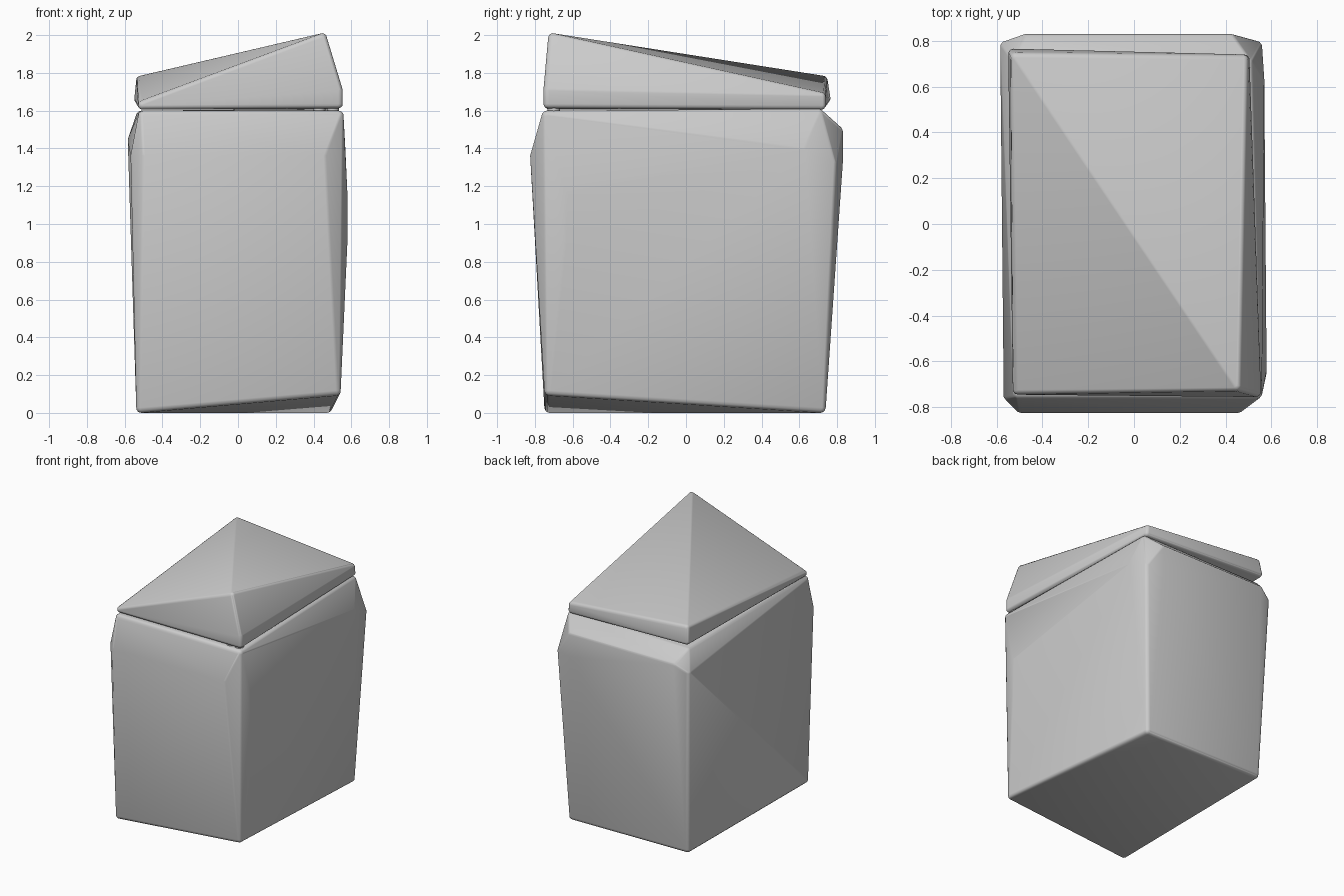
import bpy, bmesh
from mathutils import Vector, Matrix

if "Cube" in bpy.data.objects:
    bpy.data.objects.remove(bpy.data.objects["Cube"])

grey = bpy.data.materials.new("light_grey")
grey.diffuse_color = (0.6, 0.6, 0.6, 1)
grey.use_nodes = True
grey.node_tree.nodes["Principled BSDF"].inputs["Base Color"].default_value = grey.diffuse_color


def finish(bm, name, angle):
    me = bpy.data.meshes.new(name)
    bm.to_mesh(me)
    bm.free()
    me.materials.append(grey)
    ob = bpy.data.objects.new(name, me)
    bpy.context.collection.objects.link(ob)
    bpy.ops.object.select_all(action='DESELECT')
    ob.select_set(True)
    bpy.context.view_layer.objects.active = ob
    bpy.ops.object.shade_smooth_by_angle(angle=angle)
    return ob


def rounded_hull(name, corners, mid_z, r):
    """Solid wrapped around a small ball at every corner, giving soft edges."""
    bm = bmesh.new()
    for x, y, z in corners:
        c = Vector((x - r * (1 if x > 0 else -1),
                    y - r * (1 if y > 0 else -1),
                    z - r * (1 if z > mid_z else -1)))
        bmesh.ops.create_icosphere(bm, subdivisions=2, radius=r,
                                   matrix=Matrix.Translation(c))
    res = bmesh.ops.convex_hull(bm, input=bm.verts[:])
    junk = {g for g in res["geom_interior"] + res["geom_unused"]
            if isinstance(g, bmesh.types.BMVert)}
    bmesh.ops.delete(bm, geom=list(junk), context='VERTS')
    hull_faces = {g for g in res["geom"] if isinstance(g, bmesh.types.BMFace)}
    bmesh.ops.delete(bm, geom=[f for f in bm.faces if f not in hull_faces],
                     context='FACES')
    bmesh.ops.recalc_face_normals(bm, faces=bm.faces[:])
    return finish(bm, name, 0.6)


# Body: uneven box, widening upward, with a sloping shoulder
rounded_hull("body", [
    # base, lifted at the front right
    (-0.54, -0.75, 0.0), (0.545, -0.75, 0.09),
    (0.50, 0.74, 0.0), (-0.54, 0.74, 0.01),
    # shoulder, front and back
    (-0.52, -0.825, 1.39), (0.48, -0.825, 1.39),
    (-0.57, -0.775, 1.39), (0.58, -0.67, 0.92), (0.58, -0.66, 1.2),
    (-0.50, 0.83, 1.52), (0.45, 0.83, 1.52), (0.45, 0.83, 1.35),
    (0.56, 0.80, 1.35), (0.57, 0.65, 1.42), (-0.585, 0.80, 1.47),
    # flat top
    (-0.53, -0.765, 1.60), (0.56, -0.765, 1.60),
    (0.52, 0.73, 1.61), (-0.54, 0.74, 1.60)], 0.5, 0.028)

# Lid: tilted wedge with a diagonal ridge from front right to back left
rounded_hull("lid", [
    (-0.53, -0.745, 1.605), (-0.52, -0.74, 1.66),
    (0.555, -0.755, 1.66), (0.555, -0.755, 1.73), (0.47, -0.73, 2.01),
    (0.505, 0.74, 1.605), (0.50, 0.74, 1.65),
    (-0.55, 0.765, 1.64), (-0.54, 0.75, 1.785)], 1.655, 0.024)

# Two short posts propping up the raised lid corner
for i, x in enumerate((0.43, 0.502)):
    bm = bmesh.new()
    bmesh.ops.create_cone(bm, cap_ends=True, segments=20, radius1=0.032,
                          radius2=0.032, depth=0.12,
                          matrix=Matrix.Translation((x, -0.70, 1.63)))
    finish(bm, f"lid_post_{i + 1}", 0.6)
